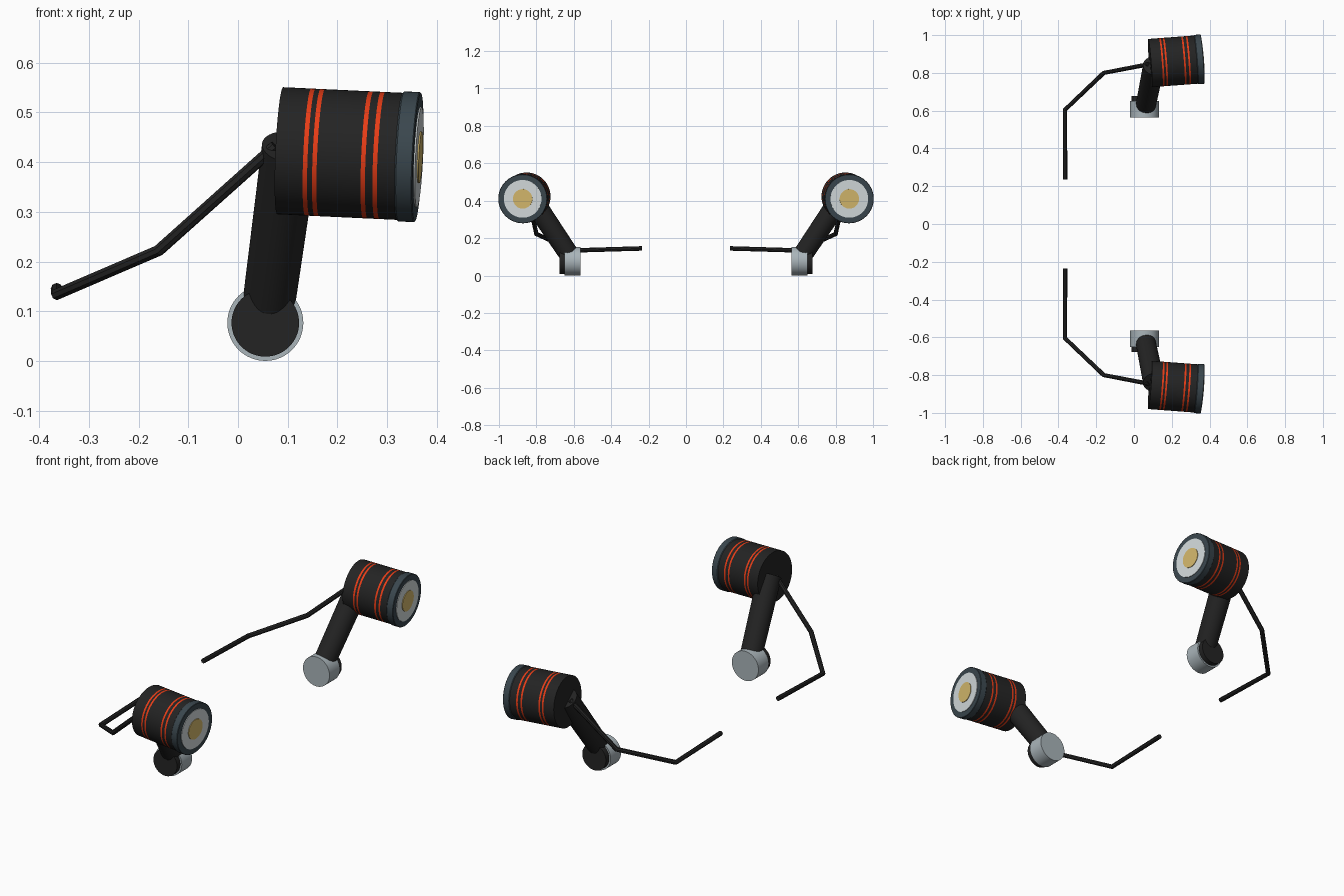
import bpy, bmesh, math
from mathutils import Vector

if "Cube" in bpy.data.objects:
    bpy.data.objects.remove(bpy.data.objects["Cube"])


def material(name, rgb):
    m = bpy.data.materials.new(name)
    m.diffuse_color = (*rgb, 1)
    m.use_nodes = True
    m.node_tree.nodes["Principled BSDF"].inputs["Base Color"].default_value = m.diffuse_color
    return m


BLACK = material("black", (0.017, 0.017, 0.017))
SLATE = material("slate", (0.042, 0.062, 0.075))
ORANGE = material("orange red", (0.80, 0.045, 0.008))
GREY = material("light grey", (0.40, 0.46, 0.49))
WHITE = material("off white", (0.66, 0.71, 0.72))
GOLD = material("gold", (0.66, 0.48, 0.15))


def smooth(obj):
    bpy.ops.object.select_all(action='DESELECT')
    obj.select_set(True)
    bpy.context.view_layer.objects.active = obj
    bpy.ops.object.shade_smooth_by_angle(angle=math.radians(35))


def lathe(name, start, axis, profile, mats, bands=None, n=64):
    """Closed solid of revolution; profile holds (distance, radius) pairs,
    bands gives the material index of each side strip."""
    axis = Vector(axis).normalized()
    u = axis.orthogonal().normalized()
    v = axis.cross(u)
    bm = bmesh.new()
    rings = []
    for t, r in profile:
        c = Vector(start) + axis * t
        rings.append([bm.verts.new(c + r * (u * math.cos(a) + v * math.sin(a)))
                      for a in (2 * math.pi * i / n for i in range(n))])
    for k in range(len(rings) - 1):
        for i in range(n):
            j = (i + 1) % n
            f = bm.faces.new((rings[k][i], rings[k][j], rings[k + 1][j], rings[k + 1][i]))
            f.material_index = bands[k] if bands else 0
    bm.faces.new(rings[0][::-1])
    bm.faces.new(rings[-1])
    bmesh.ops.recalc_face_normals(bm, faces=bm.faces)
    me = bpy.data.meshes.new(name)
    bm.to_mesh(me)
    bm.free()
    for m in mats:
        me.materials.append(m)
    obj = bpy.data.objects.new(name, me)
    bpy.context.collection.objects.link(obj)
    smooth(obj)


def cylinder(name, a, b, r, mat, r2=None):
    a, b = Vector(a), Vector(b)
    lathe(name, a, b - a, [(0, r), ((b - a).length, r2 or r)], [mat])


def rod(name, points, r, mat):
    cu = bpy.data.curves.new(name, 'CURVE')
    cu.dimensions = '3D'
    cu.bevel_depth = r
    cu.bevel_resolution = 2
    cu.use_fill_caps = True
    sp = cu.splines.new('POLY')
    sp.points.add(len(points) - 1)
    for p, co in zip(sp.points, points):
        p.co = (*co, 1)
    cu.materials.append(mat)
    obj = bpy.data.objects.new(name, cu)
    bpy.context.collection.objects.link(obj)
    bpy.ops.object.select_all(action='DESELECT')
    obj.select_set(True)
    bpy.context.view_layer.objects.active = obj
    bpy.ops.object.convert(target='MESH')
    smooth(bpy.context.object)


for side, s in (("front", -1), ("back", 1)):
    def P(x, y, z):
        return Vector((x, s * y, z))

    # pivot hub and its dark outer cap
    cylinder(side + "_hub", P(0.055, 0.565, 0.0765), P(0.055, 0.65, 0.0765), 0.0765, GREY)
    cylinder(side + "_hub_cap", P(0.055, 0.645, 0.0765), P(0.055, 0.677, 0.0765), 0.068, BLACK)

    # leaning arm, slightly wider toward the drum
    cylinder(side + "_arm", P(0.062, 0.627, 0.115), P(0.105, 0.838, 0.43), 0.053, BLACK, 0.057)

    # bent rod
    rod(side + "_rod", [P(-0.365, 0.235, 0.145), P(-0.365, 0.605, 0.134),
                        P(-0.16, 0.80, 0.222), P(0.075, 0.845, 0.432)], 0.012, BLACK)

    # drum with two pairs of stripes
    start, end = P(0.085, 0.852, 0.423), P(0.362, 0.873, 0.41)
    axis = (end - start).normalized()
    length = (end - start).length
    R = 0.128
    profile, bands = [(0, R)], []
    for t in (0.061, 0.080, 0.178, 0.202):
        profile += [(t - 0.0045, R), (t + 0.0045, R)]
        bands += [0, 1]
    profile.append((length - 0.03, R))
    bands.append(0)
    lathe(side + "_drum", start, axis, profile, [BLACK, ORANGE], bands)

    # rim, pale face plate and gold centre
    lathe(side + "_rim", start + axis * (length - 0.036), axis,
          [(0, 0.128), (0.003, 0.131), (0.034, 0.131), (0.036, 0.129)], [SLATE])
    cylinder(side + "_face_plate", end - axis * 0.002, end + axis * 0.003, 0.101, WHITE)
    cylinder(side + "_face_centre", end, end + axis * 0.006, 0.052, GOLD)
